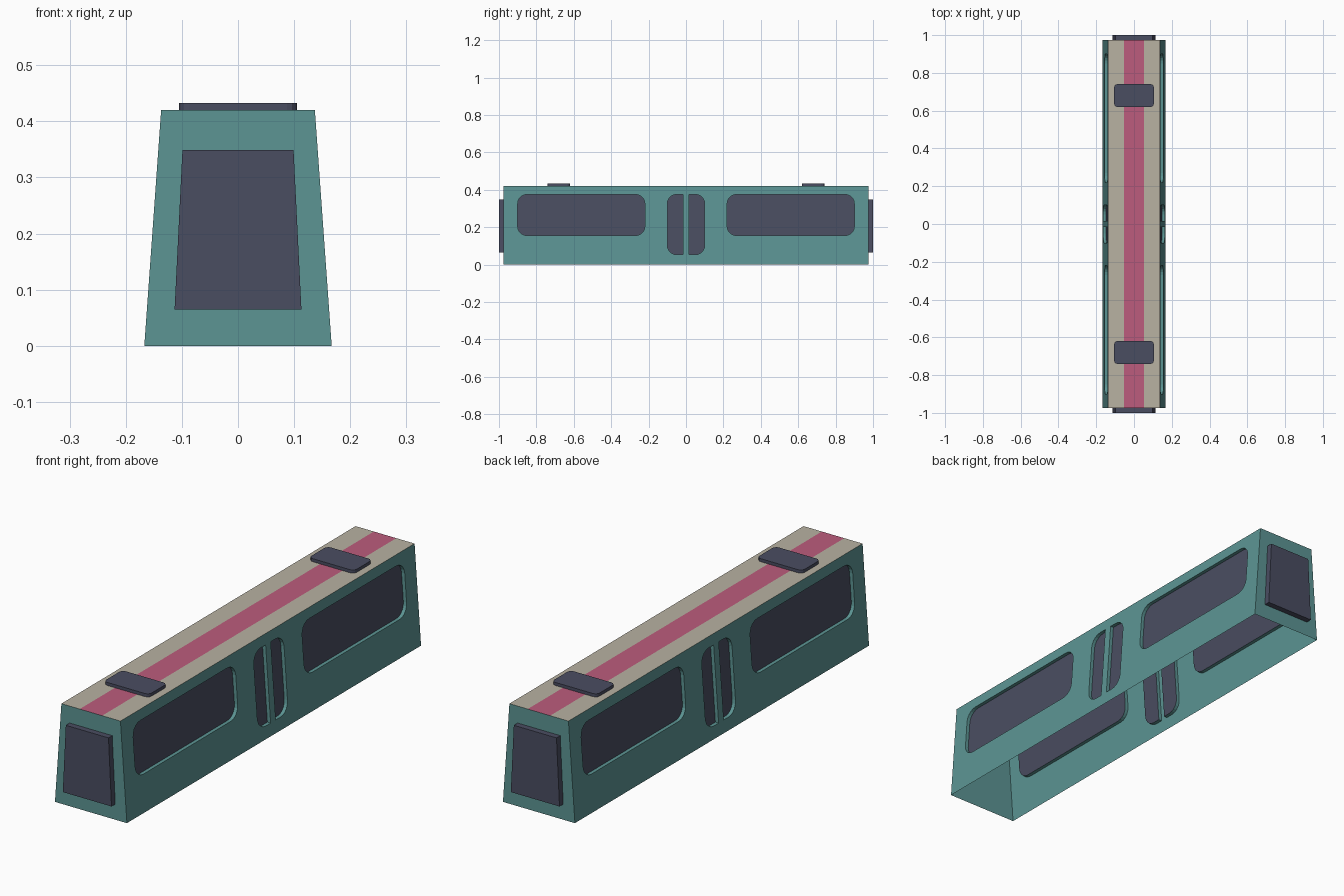
import bpy, bmesh, math
from mathutils import Vector

cube = bpy.data.objects.get("Cube")
if cube:
    bpy.data.objects.remove(cube, do_unlink=True)


def material(name, rgb):
    m = bpy.data.materials.new(name)
    lin = [((c / 255 + 0.055) / 1.055) ** 2.4 for c in rgb] + [1]
    m.use_nodes = True
    m.diffuse_color = lin
    m.node_tree.nodes["Principled BSDF"].inputs["Base Color"].default_value = lin
    return m


teal = material("teal paint", (92, 149, 148))
dark = material("dark glass", (74, 77, 97))
beige = material("beige roof", (184, 178, 162))
pink = material("pink stripe", (188, 92, 125))
TEAL, DARK, BEIGE, PINK = range(4)

HALF_LEN, HEIGHT, BASE, TOP, STRIPE = 0.975, 0.42, 0.167, 0.137, 0.052
DEPTH = 0.015


def wall_x(z):
    return BASE + (TOP - BASE) * z / HEIGHT


def rounded_rect(a0, a1, b0, b1, radii, steps=5):
    """Counter-clockwise outline; radii run from the lower left corner."""
    pts = []
    corners = [(a0, b0, 1, 1), (a1, b0, -1, 1), (a1, b1, -1, -1), (a0, b1, 1, -1)]
    for i, (a, b, sa, sb) in enumerate(corners):
        r = radii[i]
        if r == 0:
            pts.append((a, b))
            continue
        for k in range(steps + 1):
            t = math.pi * (1 + i / 2 + k / steps / 2)
            pts.append((a + sa * r + r * math.cos(t), b + sb * r + r * math.sin(t)))
    return pts


def finish(bm, name, mats):
    mesh = bpy.data.meshes.new(name)
    bm.to_mesh(mesh)
    bm.free()
    for m in mats:
        mesh.materials.append(m)
    ob = bpy.data.objects.new(name, mesh)
    bpy.context.collection.objects.link(ob)
    return ob


# Window outlines in (y, z): two long windows and two door panes
R = 0.05
holes = [
    rounded_rect(-0.9, -0.22, 0.155, 0.375, [R] * 4),
    rounded_rect(0.22, 0.9, 0.155, 0.375, [R] * 4),
    rounded_rect(-0.1, -0.017, 0.053, 0.375, [R, 0, 0, R]),
    rounded_rect(0.017, 0.1, 0.053, 0.375, [0, R, R, 0]),
]
outline = [(-HALF_LEN, 0), (HALF_LEN, 0), (HALF_LEN, HEIGHT), (-HALF_LEN, HEIGHT)]


def add_side(bm, side):
    """Sloped wall with recessed panes."""
    edges, loops = [], []
    for pts in [outline] + holes:
        vs = [bm.verts.new((0, y, z)) for y, z in pts]
        edges += [bm.edges.new((vs[i - 1], vs[i])) for i in range(len(vs))]
        loops.append(vs)
    bmesh.ops.triangle_fill(bm, use_beauty=True, edges=edges, normal=(1, 0, 0))
    for vs in loops:
        for v in vs:
            v.co.x = side * wall_x(v.co.z)
    for vs in loops[1:]:
        inner = [bm.verts.new(v.co - Vector((side * DEPTH, 0, 0))) for v in vs]
        for i in range(len(vs)):
            bm.faces.new((vs[i - 1], vs[i], inner[i], inner[i - 1]))
        bm.faces.new(inner).material_index = DARK


# Car body: open underneath, striped roof
bm = bmesh.new()
for side in (-1, 1):
    add_side(bm, side)
roof_x = [-TOP, -STRIPE, STRIPE, TOP]
rows = []
for y in (-HALF_LEN, HALF_LEN):
    row = [bm.verts.new((x, y, HEIGHT)) for x in roof_x]
    feet = [bm.verts.new((x, y, 0)) for x in (BASE, -BASE)]
    bm.faces.new(row + feet)
    rows.append(row)
for i in range(3):
    f = bm.faces.new((rows[0][i], rows[0][i + 1], rows[1][i + 1], rows[1][i]))
    f.material_index = PINK if i == 1 else BEIGE
bmesh.ops.remove_doubles(bm, verts=bm.verts, dist=0.0001)
bmesh.ops.recalc_face_normals(bm, faces=bm.faces)
if any(f.material_index == PINK and f.normal.z < 0 for f in bm.faces):
    bmesh.ops.reverse_faces(bm, faces=bm.faces)
finish(bm, "car_body", [teal, dark, beige, pink])


def add_plate(name, pts, offset, mat):
    """Extrude a flat outline into a closed plate."""
    bm = bmesh.new()
    base = bm.faces.new([bm.verts.new(p) for p in pts])
    ext = bmesh.ops.extrude_face_region(bm, geom=[base], use_keep_orig=True)
    moved = [v for v in ext["geom"] if isinstance(v, bmesh.types.BMVert)]
    bmesh.ops.translate(bm, vec=offset, verts=moved)
    bmesh.ops.recalc_face_normals(bm, faces=bm.faces)
    return finish(bm, name, [mat])


# Tapered end doors and rounded roof units, one at each end
for name, s in (("front", -1), ("back", 1)):
    door = [(-0.113, 0.065), (0.113, 0.065), (0.099, 0.349), (-0.099, 0.349)]
    add_plate(name + "_end_door", [(x, s * HALF_LEN, z) for x, z in door],
              (0, s * 0.025, 0), dark)
    pad = rounded_rect(-0.105, 0.105, s * 0.68 - 0.061, s * 0.68 + 0.061, [0.018] * 4, 3)
    add_plate(name + "_roof_unit", [(x, y, HEIGHT) for x, y in pad],
              (0, 0, 0.013), dark)
